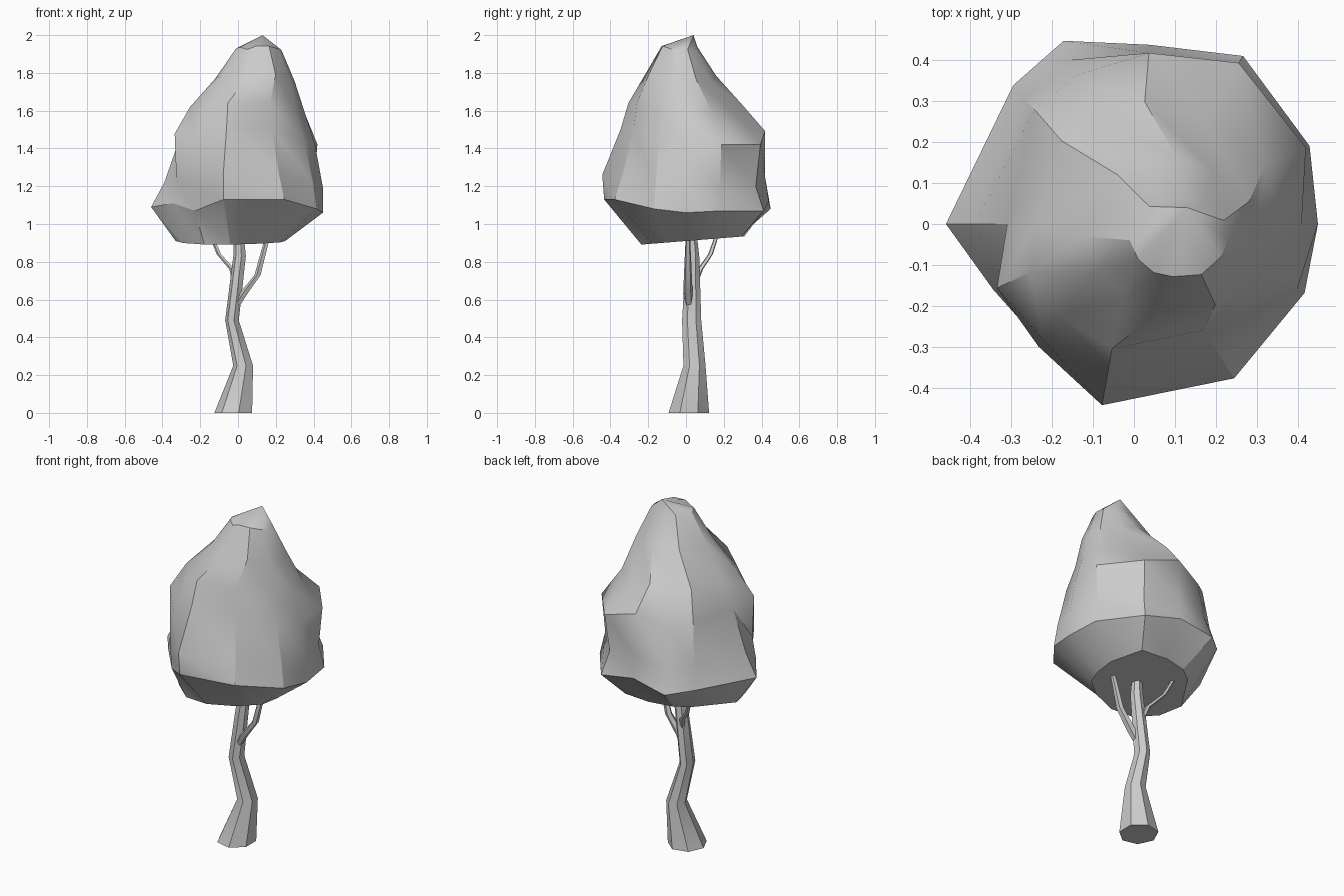
import bpy, bmesh
from math import cos, sin, radians
from mathutils import Vector

default = bpy.data.objects.get("Cube")
if default:
    bpy.data.objects.remove(default, do_unlink=True)

grey = bpy.data.materials.new("plain grey")
grey.use_nodes = True
GREY = (0.6, 0.6, 0.6, 1)
grey.diffuse_color = GREY
grey.node_tree.nodes["Principled BSDF"].inputs["Base Color"].default_value = GREY


def loft(name, rings, tip=None, crease=35):
    """Skin a stack of rings, with every diagonal falling the same way round."""
    bm = bmesh.new()
    loops = [[bm.verts.new(p) for p in ring] for ring in rings]
    n = len(loops[0])
    for low, high in zip(loops, loops[1:]):
        for i in range(n):
            j = (i + 1) % n
            bm.faces.new((low[i], low[j], high[i]))
            bm.faces.new((low[j], high[j], high[i]))
    bm.faces.new(loops[0][::-1])
    if tip:
        peak = bm.verts.new(tip)
        for i in range(n):
            bm.faces.new((loops[-1][i], loops[-1][(i + 1) % n], peak))
    else:
        bm.faces.new(loops[-1])
    bmesh.ops.recalc_face_normals(bm, faces=bm.faces)
    mesh = bpy.data.meshes.new(name)
    bm.to_mesh(mesh)
    bm.free()
    mesh.materials.append(grey)
    obj = bpy.data.objects.new(name, mesh)
    bpy.context.collection.objects.link(obj)
    bpy.ops.object.select_all(action='DESELECT')
    obj.select_set(True)
    bpy.context.view_layer.objects.active = obj
    bpy.ops.object.shade_smooth_by_angle(angle=radians(crease))
    return obj


def limb(name, path, sides):
    """Tapering limb; each path entry is x, y, z, x radius, y radius."""
    rings = []
    for x, y, z, rx, ry in path:
        turns = [radians(360 * (i + 0.5) / sides) for i in range(sides)]
        rings.append([Vector((x + rx * cos(t), y + ry * sin(t), z)) for t in turns])
    return loft(name, rings)


# Trunk with a flared foot and a bend
limb("trunk", [
    (-0.02, 0.015, 0, 0.105, 0.11),
    (0.03, 0.045, 0.25, 0.055, 0.06),
    (-0.03, 0.03, 0.49, 0.038, 0.052),
    (0.01, 0.035, 0.83, 0.035, 0.036),
    (0.005, 0.03, 0.96, 0.026, 0.026),
], 7)

# Side branches
limb("left_branch", [
    (-0.005, 0.015, 0.57, 0.02, 0.02),
    (0.03, 0.01, 0.63, 0.024, 0.026),
    (0.105, 0.01, 0.73, 0.018, 0.022),
    (0.16, 0.01, 0.94, 0.014, 0.012),
], 5)
limb("right_branch", [
    (-0.015, 0.05, 0.69, 0.014, 0.014),
    (-0.03, 0.075, 0.76, 0.016, 0.016),
    (-0.1, 0.13, 0.84, 0.013, 0.013),
    (-0.15, 0.17, 0.96, 0.01, 0.01),
], 5)

# Crown: bearings of its corners, then per ring a centre, height, backward rise,
# strength of the ridge heights, and the radii in hundredths
bearings = (0, 24, 57, 85, 111, 131, 180, 205, 232, 260, 303, 338)
crown_rings = [
    (0, 0, 0.91, 0.08, 0, (25, 28, 35, 31, 30, 29, 33, 32, 29, 24, 21, 24)),
    (0, 0, 1.09, 0, 1, (45, 47, 49, 44, 48, 45, 46, 38, 37, 44, 45, 45)),
    (0, 0, 1.22, 0, 1, (45, 44, 44, 42, 43, 41, 39, 36, 38, 45, 40, 43)),
    (0, 0, 1.45, 0, 1.4, (41, 46, 47, 42, 39, 37, 31, 37, 36, 35, 33, 38)),
    (0, 0, 1.6, 0, 1, (36, 35, 31, 30, 29, 27, 24, 28, 29, 31, 31, 33)),
    (0.09, -0.03, 1.77, 0, 0.5, (21, 21, 19, 19, 19, 20, 21, 20, 19, 19, 20, 20)),
    (0.11, -0.04, 1.93, 0, 0.3, (12, 12, 11, 10, 10, 11, 12, 11, 10, 9, 10, 11)),
]
# Uneven ridge heights round the crown
sway = (-3, -2, -2, 3, -1, 1, 0, 2, -2, 4, 4, -1)
rings = []
for cx, cy, z, rise, strength, radii in crown_rings:
    ring = []
    for b, r, s in zip(bearings, radii, sway):
        y = cy + r / 100 * sin(radians(b))
        ring.append(Vector((cx + r / 100 * cos(radians(b)), y, z + rise * y + s * strength / 100)))
    rings.append(ring)
loft("crown", rings, tip=(0.13, 0.04, 2.0), crease=30)
